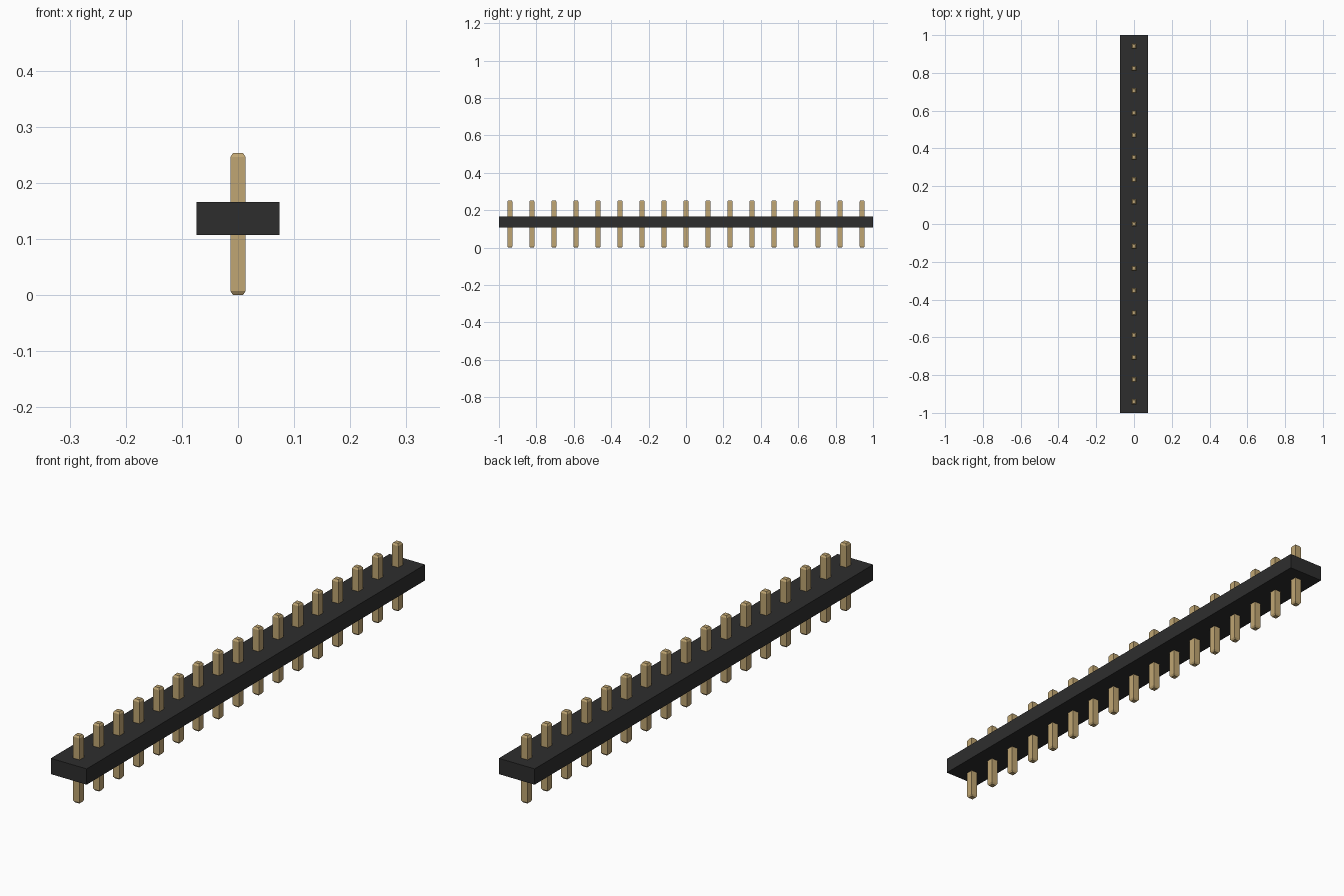
import bpy
import bmesh
from mathutils import Matrix

cube = bpy.data.objects.get("Cube")
if cube:
    bpy.data.objects.remove(cube, do_unlink=True)

PIN_COUNT = 17
PITCH = 2 / PIN_COUNT
PIN_WIDTH = 0.027
PIN_HEIGHT = 0.253
TIP_WIDTH = 0.018
TIP_HEIGHT = 0.007
BODY_WIDTH = 0.148
BODY_BOTTOM, BODY_TOP = 0.107, 0.166


def make_material(name, color):
    mat = bpy.data.materials.new(name)
    mat.use_nodes = True
    mat.diffuse_color = color
    mat.node_tree.nodes["Principled BSDF"].inputs["Base Color"].default_value = color
    return mat


def make_object(name, bm, mat):
    mesh = bpy.data.meshes.new(name)
    bm.to_mesh(mesh)
    bm.free()
    mesh.materials.append(mat)
    obj = bpy.data.objects.new(name, mesh)
    bpy.context.collection.objects.link(obj)
    return obj


black = make_material("black plastic", (0.027, 0.027, 0.027, 1))
gold = make_material("dull gold", (0.53, 0.383, 0.172, 1))

# Plastic strip
bm = bmesh.new()
bmesh.ops.create_cube(bm, size=1)
bmesh.ops.scale(bm, vec=(BODY_WIDTH, 2, BODY_TOP - BODY_BOTTOM), verts=bm.verts)
bmesh.ops.translate(bm, vec=(0, 0, (BODY_TOP + BODY_BOTTOM) / 2), verts=bm.verts)
make_object("plastic_strip", bm, black)

# Square pin with a tapered tip at each end
bm = bmesh.new()
bmesh.ops.create_cube(bm, size=1)
bmesh.ops.scale(bm, vec=(PIN_WIDTH, PIN_WIDTH, PIN_HEIGHT - 2 * TIP_HEIGHT), verts=bm.verts)
bm.normal_update()
for end in [f for f in bm.faces if abs(f.normal.z) > 0.9]:
    direction = end.normal.z
    tip = bmesh.ops.extrude_discrete_faces(bm, faces=[end])["faces"][0]
    bmesh.ops.translate(bm, vec=(0, 0, direction * TIP_HEIGHT), verts=tip.verts)
    taper = TIP_WIDTH / PIN_WIDTH
    bmesh.ops.transform(bm, matrix=Matrix.Diagonal((taper, taper, 1, 1)), verts=tip.verts)
bmesh.ops.translate(bm, vec=(0, 0, PIN_HEIGHT / 2), verts=bm.verts)
first_pin = make_object("pin_1", bm, gold)

# Row of pins sharing one mesh
for i in range(PIN_COUNT):
    pin = first_pin if i == 0 else first_pin.copy()
    pin.name = f"pin_{i + 1}"
    pin.location.y = (i - (PIN_COUNT - 1) / 2) * PITCH
    if i:
        bpy.context.collection.objects.link(pin)
